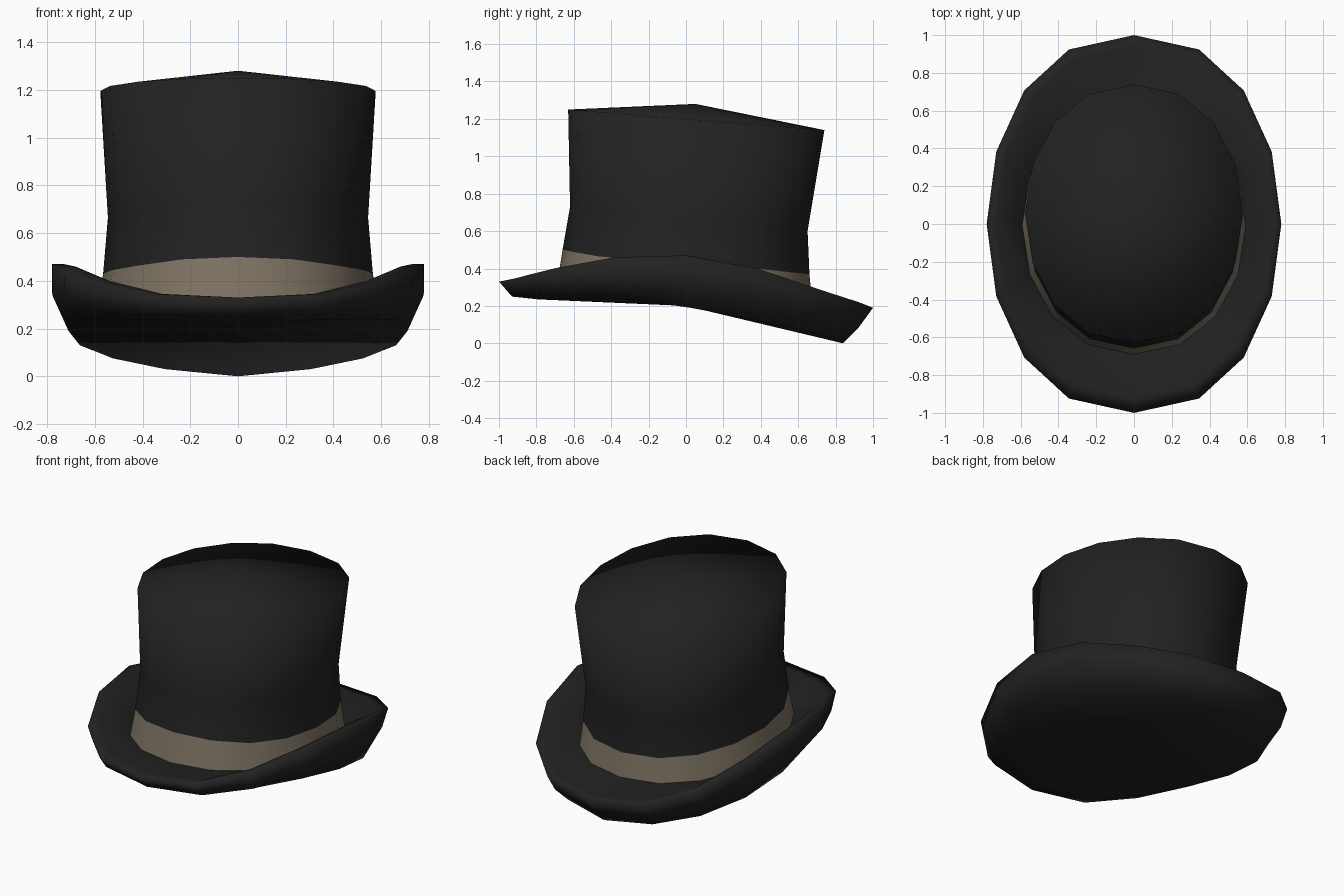
import bpy, bmesh, math

if "Cube" in bpy.data.objects:
    bpy.data.objects.remove(bpy.data.objects["Cube"])

N = 16          # sides of every ring


def material(name, rgb):
    m = bpy.data.materials.new(name)
    m.diffuse_color = (*rgb, 1)
    m.use_nodes = True
    m.node_tree.nodes["Principled BSDF"].inputs["Base Color"].default_value = m.diffuse_color
    return m


black = material("black felt", (0.016, 0.016, 0.016))
tan = material("tan band", (0.215, 0.178, 0.127))


def ring(rx, y_front, y_back, zs, power):
    """Egg-shaped ring; zs is (front, back) heights or nine heights front to back."""
    pts = []
    for i in range(N):
        a = 2 * math.pi * i / N
        s, c = math.sin(a), math.cos(a)
        x = math.copysign(abs(s) ** power, s) * rx if abs(s) > 1e-6 else 0
        y = (y_back + y_front) / 2 - c * (y_back - y_front) / 2
        k = min(i, N - i)
        z = zs[k] if len(zs) == 9 else zs[0] + (zs[1] - zs[0]) * (1 - c) / 2
        pts.append((x, y, z))
    return pts


def loft(name, rings, mat, start=None, end=None):
    """Skin a stack of rings, with optional centre points closing the ends."""
    bm = bmesh.new()
    loops = [[bm.verts.new(p) for p in r] for r in rings]
    for a, b in zip(loops, loops[1:]):
        for i in range(N):
            j = (i + 1) % N
            bm.faces.new((a[i], a[j], b[j], b[i]))
    for tip, loop, flip in ((start, loops[0], True), (end, loops[-1], False)):
        if tip:
            v = bm.verts.new(tip)
            for i in range(N):
                f = (loop[i], loop[(i + 1) % N], v)
                bm.faces.new(f[::-1] if flip else f)
    for f in bm.faces:
        f.smooth = True
    me = bpy.data.meshes.new(name)
    bm.to_mesh(me)
    bm.free()
    me.materials.append(mat)
    ob = bpy.data.objects.new(name, me)
    bpy.context.collection.objects.link(ob)
    return ob


# Shared crown rings
base = ring(0.592, -0.69, 0.675, (0.315, 0.215), 0.92)
band_top = ring(0.565, -0.66, 0.66,
                (0.50, 0.49, 0.465, 0.445, 0.43, 0.41, 0.39, 0.375, 0.37), 0.92)
waist = ring(0.545, -0.62, 0.65, (0.73, 0.60), 0.92)
rim = ring(0.577, -0.63, 0.74, (1.25, 1.14), 0.92)

# Brim: closed underside, curled outer wall, flat lip, inner slope to the crown
lip_z = (0.33, 0.345, 0.40, 0.46, 0.47, 0.40, 0.29, 0.22, 0.19)
under_z = (0.235, 0.235, 0.24, 0.235, 0.19, 0.13, 0.075, 0.03, 0.0)
wall_z = (0.25, 0.26, 0.29, 0.33, 0.34, 0.29, 0.19, 0.11, 0.08)
brim = [
    ring(0.71, -0.79, 0.84, under_z, 0.88),
    ring(0.778, -0.93, 0.92, wall_z, 0.85),
    ring(0.78, -1.0, 1.0, lip_z, 0.85),
    ring(0.73, -0.92, 0.94, lip_z, 0.87),
    base,
]
loft("brim", brim, black, start=(0, 0, 0.20))

# Hat band and crown with its shallow peaked top
loft("hat_band", [base, band_top], tan)
loft("crown", [band_top, waist, rim], black, end=(0, 0.05, 1.28))
